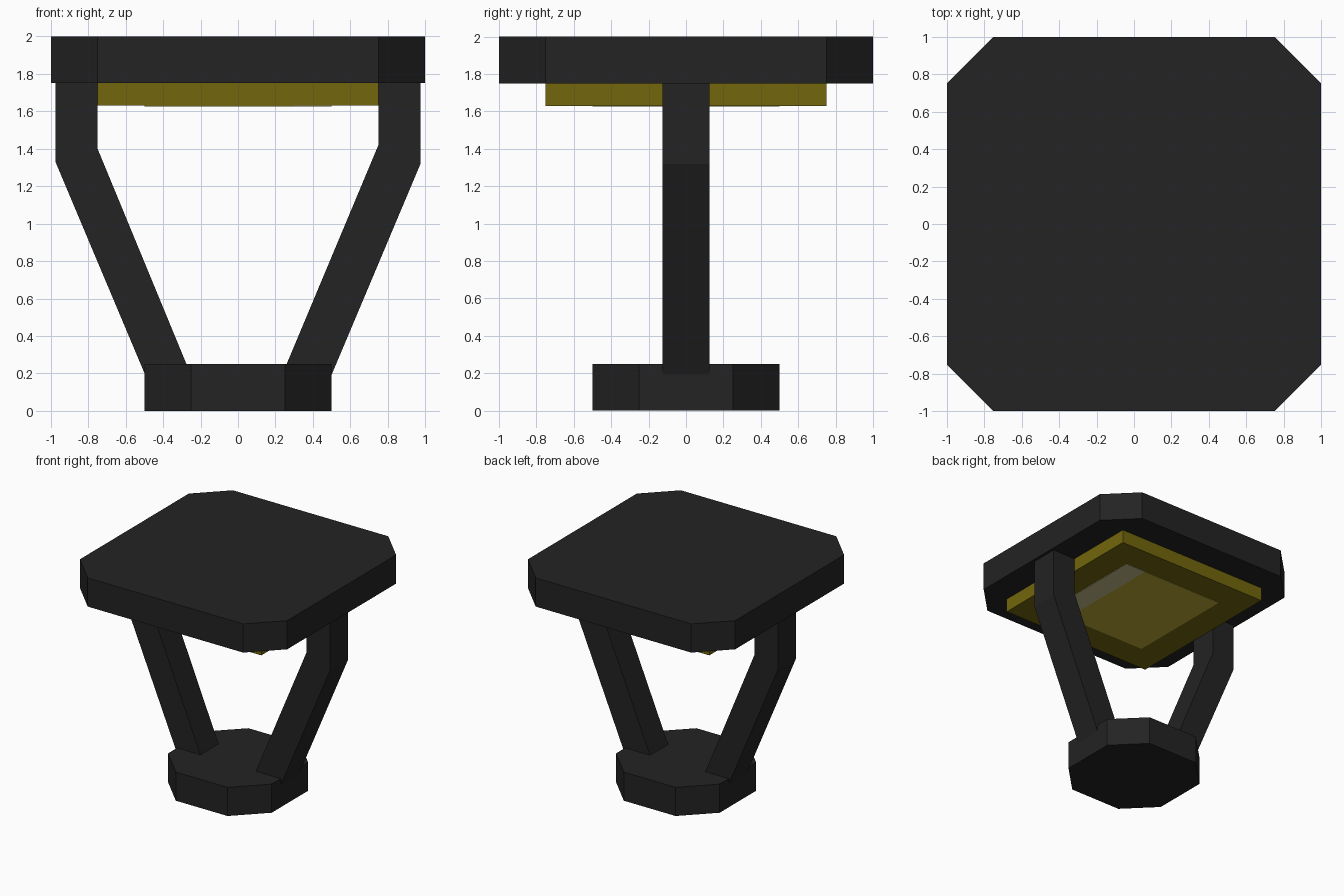
import bpy, bmesh
from mathutils import Vector

cube = bpy.data.objects.get("Cube")
if cube:
    bpy.data.objects.remove(cube, do_unlink=True)


def material(name, rgb):
    """Flat material from 0-255 display values."""
    lin = [((c / 255 + 0.055) / 1.055) ** 2.4 if c > 10 else c / 255 / 12.92 for c in rgb]
    m = bpy.data.materials.new(name)
    m.use_nodes = True
    m.diffuse_color = (*lin, 1)
    bsdf = next(n for n in m.node_tree.nodes if n.type == 'BSDF_PRINCIPLED')
    bsdf.inputs["Base Color"].default_value = (*lin, 1)
    bsdf.inputs["Roughness"].default_value = 0.8
    return m


dark = material("dark grey", (35, 35, 35))
gold = material("dark yellow", (114, 102, 12))
glow = material("lit yellow", (190, 171, 52))
shine = material("pale beige", (196, 186, 136))


def prism(name, points, extrusion, mat):
    """Extrude a closed flat outline along a vector."""
    bm = bmesh.new()
    face = bm.faces.new([bm.verts.new(p) for p in points])
    ext = bmesh.ops.extrude_face_region(bm, geom=[face])
    moved = [g for g in ext["geom"] if isinstance(g, bmesh.types.BMVert)]
    bmesh.ops.translate(bm, verts=moved, vec=Vector(extrusion))
    bmesh.ops.recalc_face_normals(bm, faces=bm.faces)
    mesh = bpy.data.meshes.new(name)
    bm.to_mesh(mesh)
    bm.free()
    mesh.materials.append(mat)
    obj = bpy.data.objects.new(name, mesh)
    bpy.context.collection.objects.link(obj)
    return obj


def chamfered_slab(name, half, cut, z0, z1, mat):
    """Square slab with its four corners cut off."""
    h, c = half, half - cut
    outline = [(c, -h), (h, -c), (h, c), (c, h), (-c, h), (-h, c), (-h, -c), (-c, -h)]
    return prism(name, [(x, y, z0) for x, y in outline], (0, 0, z1 - z0), mat)


def plate(name, x0, x1, y0, y1, z0, z1, mat):
    outline = [(x0, y0), (x1, y0), (x1, y1), (x0, y1)]
    return prism(name, [(x, y, z0) for x, y in outline], (0, 0, z1 - z0), mat)


# Base and top slabs
chamfered_slab("base", 0.5, 0.25, 0, 0.25, dark)
chamfered_slab("top_slab", 1.0, 0.25, 1.75, 2.0, dark)

# Lamp housing under the top, with its lit panel and pale strip
plate("lamp_housing", -0.75, 0.75, -0.75, 0.75, 1.63, 1.75, gold)
plate("lamp_panel", -0.5, 0.3, -0.5, 0.5, 1.626, 1.63, glow)
plate("lamp_strip", 0.3, 0.5, -0.5, 0.5, 1.626, 1.63, shine)

# Bent arms, running from inside the base up to the top slab
arms = {
    "left_arm": [(0.975, 1.75), (0.75, 1.75), (0.75, 1.42), (0.218, 0.15),
                 (0.482, 0.15), (0.975, 1.32)],
    "right_arm": [(-0.975, 1.75), (-0.75, 1.75), (-0.75, 1.40), (-0.234, 0.15),
                  (-0.478, 0.15), (-0.975, 1.33)],
}
for name, profile in arms.items():
    prism(name, [(x, -0.125, z) for x, z in profile], (0, 0.25, 0), dark)
